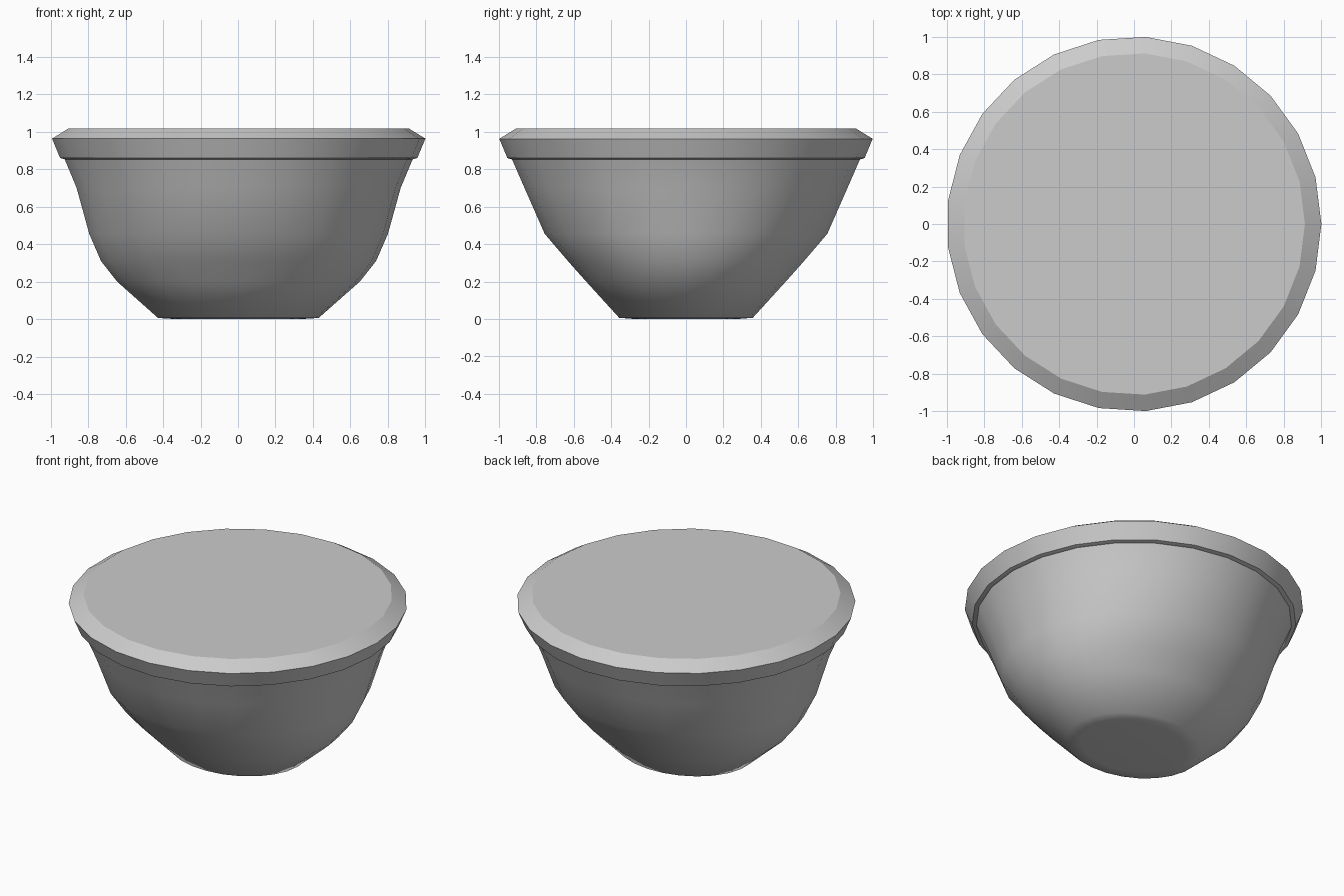
import bpy, bmesh
from math import cos, sin, tau, radians

if "Cube" in bpy.data.objects:
    bpy.data.objects.remove(bpy.data.objects["Cube"])

SIDES = 25


def lathe(name, rings, angle):
    """Closed solid from elliptical rings (x radius, y radius, z), bottom to top."""
    bm = bmesh.new()
    loops = [[bm.verts.new((rx * cos(tau * i / SIDES), ry * sin(tau * i / SIDES), z))
              for i in range(SIDES)] for rx, ry, z in rings]
    for lo, hi in zip(loops, loops[1:]):
        for i in range(SIDES):
            j = (i + 1) % SIDES
            bm.faces.new((lo[i], lo[j], hi[j], hi[i]))
    bm.faces.new(loops[0][::-1])
    bm.faces.new(loops[-1])
    mesh = bpy.data.meshes.new(name)
    bm.to_mesh(mesh)
    bm.free()
    obj = bpy.data.objects.new(name, mesh)
    bpy.context.collection.objects.link(obj)
    bpy.ops.object.select_all(action='DESELECT')
    obj.select_set(True)
    bpy.context.view_layer.objects.active = obj
    bpy.ops.object.shade_smooth_by_angle(angle=radians(angle))
    return obj


# Bowl body: rounder along x, straighter along y
# Rim: bevelled collar with a flat top, joined to the body by a small ledge
lathe("bowl_body", [(0.33, 0.28, 0.0), (0.43, 0.358, 0.006), (0.65, 0.535, 0.2),
                    (0.737, 0.633, 0.31), (0.80, 0.757, 0.455),
                    (0.868, 0.865, 0.70), (0.935, 0.935, 0.86)], 60)
lathe("bowl_rim", [(r, r, z) for r, z in
                   [(0.93, 0.852), (0.957, 0.86), (1.0, 0.963), (0.912, 1.017)]], 30)
